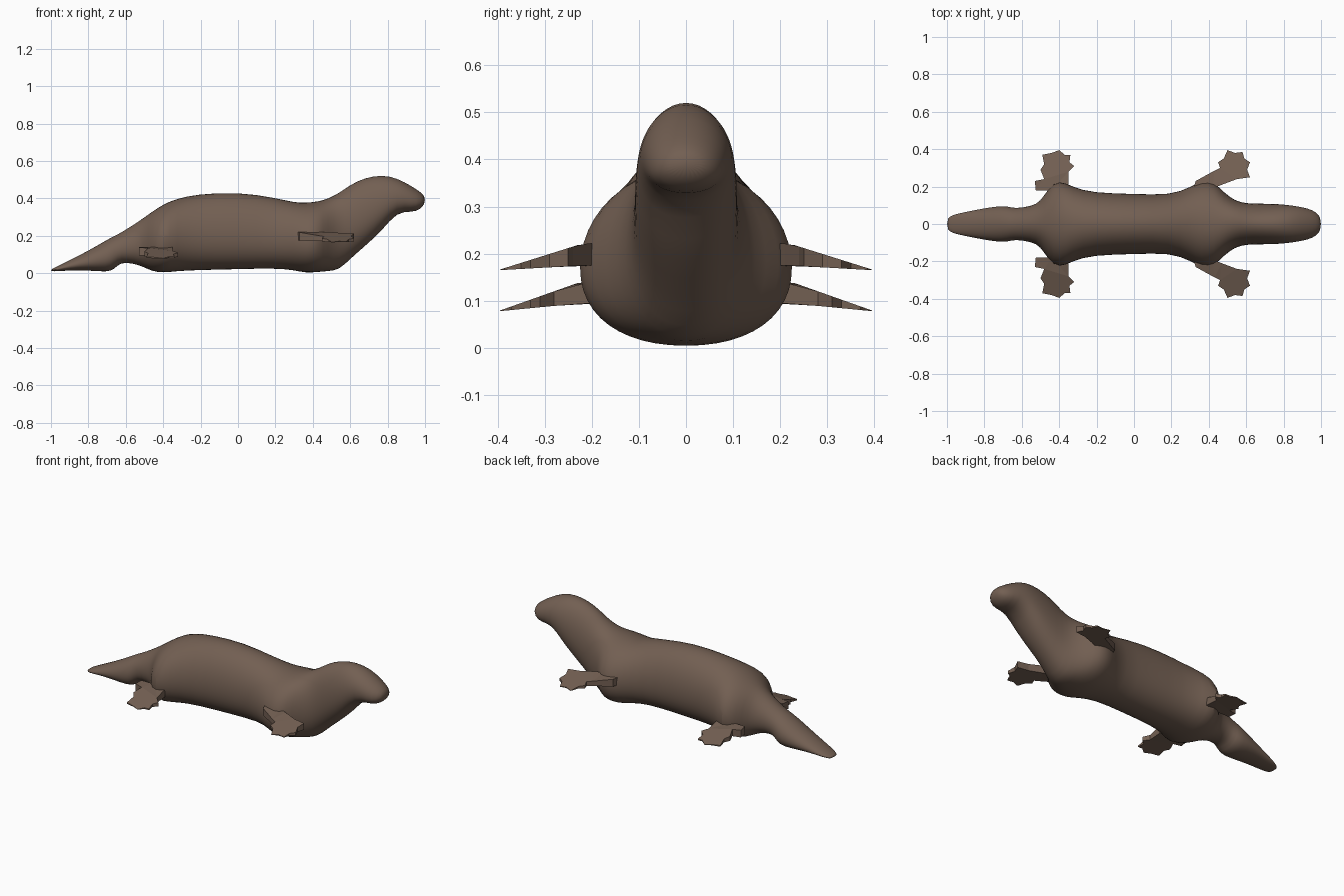
import bpy
import bmesh
import math

cube = bpy.data.objects.get("Cube")
if cube:
    bpy.data.objects.remove(cube, do_unlink=True)

# Single fur colour
fur = bpy.data.materials.new("brown_fur")
fur.use_nodes = True
colour = (0.17, 0.115, 0.085, 1)
fur.diffuse_color = colour
shader = next(n for n in fur.node_tree.nodes if n.type == 'BSDF_PRINCIPLED')
shader.inputs["Base Color"].default_value = colour
shader.inputs["Roughness"].default_value = 0.8


def make_object(name, bm):
    """Turn a bmesh into a finished, coloured object."""
    bmesh.ops.recalc_face_normals(bm, faces=bm.faces)
    mesh = bpy.data.meshes.new(name)
    bm.to_mesh(mesh)
    bm.free()
    mesh.materials.append(fur)
    obj = bpy.data.objects.new(name, mesh)
    bpy.context.collection.objects.link(obj)
    return obj


def smooth(obj, degrees):
    bpy.ops.object.select_all(action='DESELECT')
    obj.select_set(True)
    bpy.context.view_layer.objects.active = obj
    bpy.ops.object.shade_smooth_by_angle(angle=math.radians(degrees))


def egg_ring(bm, x, low, high, half_width, sides=24):
    """Upright cross-section, fuller towards the belly."""
    middle = low + (high - low) * 0.44
    ring = []
    for i in range(sides):
        angle = math.tau * i / sides
        c, s = math.cos(angle), math.sin(angle)
        if s >= 0:
            y, z = half_width * c, middle + (high - middle) * s
        else:
            y = half_width * math.copysign(abs(c) ** 0.9, c)
            z = middle - (middle - low) * abs(s) ** 0.9
        ring.append(bm.verts.new((x, y, z)))
    return ring


# Body from tail tip to nose: x, underside, back, half width
sections = [
    (-1, .01, .02, .03), (-.97, .01, .035, .05), (-.9, .015, .07, .065),
    (-.8, .015, .12, .085), (-.7, .005, .18, .1), (-.66, .02, .2, .09),
    (-.63, .06, .215, .085), (-.55, .05, .265, .095), (-.5, .03, .3, .12),
    (-.46, .01, .33, .19), (-.4, 0, .37, .24), (-.33, .01, .4, .2),
    (-.22, .015, .425, .167), (0, .02, .437, .163), (.2, .025, .405, .155),
    (.3, .015, .38, .2), (.36, 0, .378, .23), (.43, .005, .385, .228),
    (.48, .01, .4, .17), (.54, .015, .43, .125), (.6, .075, .475, .11),
    (.68, .145, .513, .11), (.77, .225, .527, .108), (.85, .33, .51, .1),
    (.93, .325, .465, .085), (.975, .34, .435, .065), (1, .375, .41, .03),
]
bm = bmesh.new()
rings = [egg_ring(bm, *section) for section in sections]
for a, b in zip(rings, rings[1:]):
    for i in range(len(a)):
        j = (i + 1) % len(a)
        bm.faces.new((a[i], a[j], b[j], b[i]))
bm.faces.new(rings[0])
bm.faces.new(rings[-1])
body = make_object("body", bm)
subdivision = body.modifiers.new("smooth_skin", 'SUBSURF')
subdivision.levels = subdivision.render_levels = 1
smooth(body, 60)


def flipper(name, outline, side, root_z, tip_z):
    """Webbed paw: a ragged outline that thins from the root to the tip."""
    bm = bmesh.new()
    layers = []
    for thickness in (0.045, 0):
        layer = []
        for x, y in outline:
            t = min(max((0.395 - y) / 0.175, 0), 1)
            z = tip_z + (root_z - tip_z) * t + thickness * t + thickness * 0.03
            layer.append(bm.verts.new((x, y * side, z)))
        layers.append(layer)
    top, bottom = layers
    count = len(outline)
    faces = [bm.faces.new(top), bm.faces.new(bottom)]
    for i in range(count):
        j = (i + 1) % count
        bm.faces.new((top[i], top[j], bottom[j], bottom[i]))
    bmesh.ops.triangulate(bm, faces=faces)
    return make_object(name, bm)


front_outline = [
    (.32, .2), (.33, .23), (.43, .285), (.46, .3), (.45, .33), (.48, .35),
    (.5, .395), (.54, .38), (.58, .385), (.59, .35), (.62, .33), (.605, .29),
    (.62, .25), (.55, .24), (.47, .21), (.42, .19),
]
rear_outline = [
    (-.525, .18), (-.53, .23), (-.48, .24), (-.5, .29), (-.48, .32),
    (-.49, .37), (-.44, .38), (-.4, .395), (-.37, .37), (-.34, .37),
    (-.345, .33), (-.32, .31), (-.35, .28), (-.35, .2), (-.44, .18),
]
for label, side in (("left", 1), ("right", -1)):
    # Animal faces +x, so names follow the frame's front and the paw's position
    flipper("front_paw_" + label, front_outline, side, .175, .165)
    flipper("rear_paw_" + label, rear_outline, side, .095, .078)
